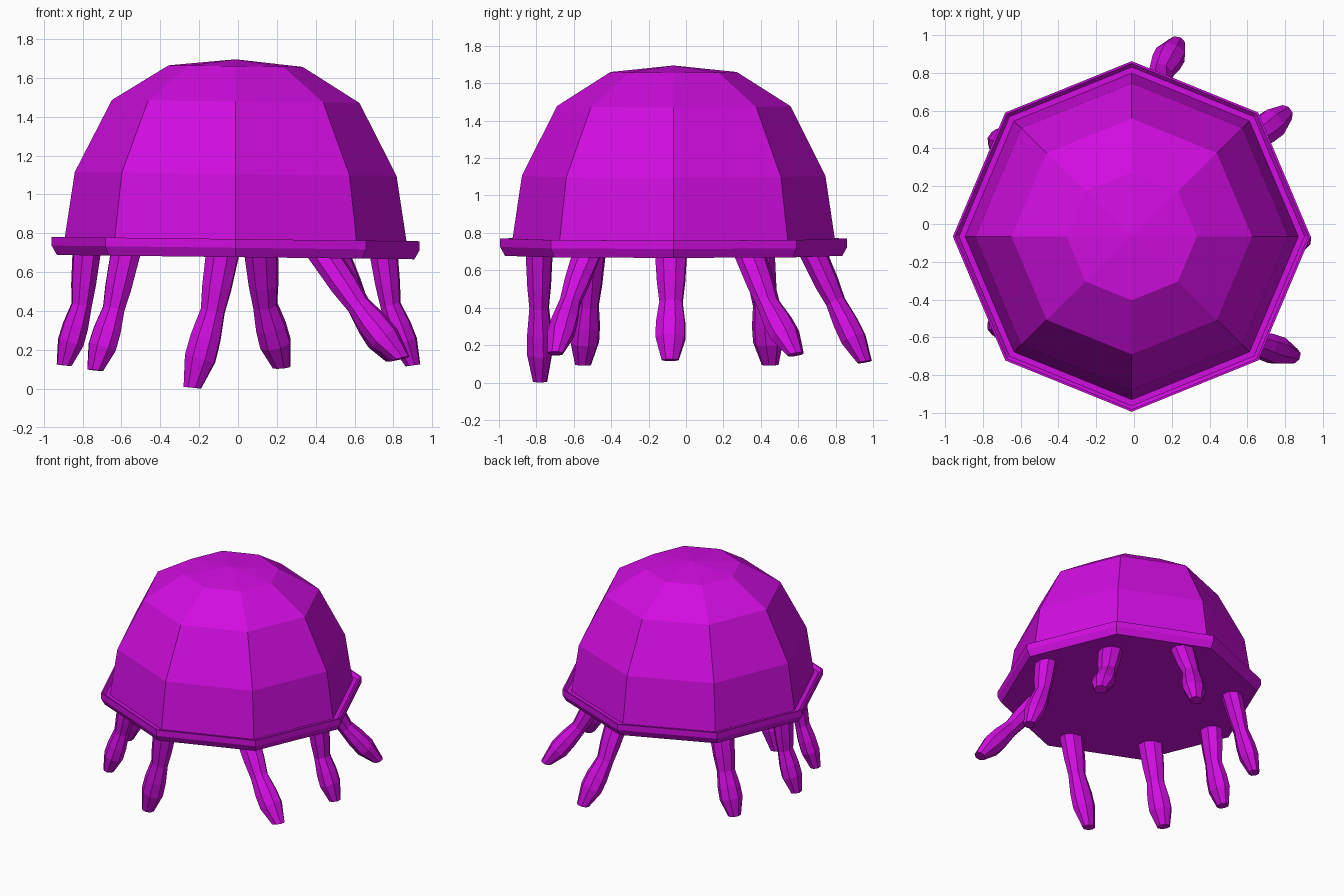
import bpy, bmesh, math
from mathutils import Vector

if "Cube" in bpy.data.objects:
    bpy.data.objects.remove(bpy.data.objects["Cube"])

purple = bpy.data.materials.new("bright_purple")
purple.diffuse_color = (0.64, 0.004, 0.75, 1)
purple.use_nodes = True
purple.node_tree.nodes["Principled BSDF"].inputs["Base Color"].default_value = purple.diffuse_color

CX, CY, TILT = -0.012, -0.066, -0.012


def finish(name, bm):
    bmesh.ops.recalc_face_normals(bm, faces=bm.faces)
    mesh = bpy.data.meshes.new(name)
    bm.to_mesh(mesh)
    bm.free()
    mesh.materials.append(purple)
    obj = bpy.data.objects.new(name, mesh)
    bpy.context.collection.objects.link(obj)
    return obj


def bridge(bm, a, b):
    n = len(a)
    for i in range(n):
        bm.faces.new((a[i], a[(i + 1) % n], b[(i + 1) % n], b[i]))


def octagon(bm, r, z):
    """Octagonal ring, slightly flattened in y and tilted sideways."""
    ring = []
    for i in range(8):
        x = r * math.cos(i * math.pi / 4)
        y = 0.98 * r * math.sin(i * math.pi / 4)
        ring.append(bm.verts.new((CX + x, CY + y, z + TILT * x)))
    return ring


# Body: faceted dome, shallow groove, raised rim and flat underside
bm = bmesh.new()
profile = [(0.345, 1.66), (0.637, 1.478), (0.828, 1.105), (0.882, 0.75),
           (0.915, 0.75), (0.935, 0.77), (0.947, 0.77), (0.947, 0.725), (0.92, 0.677)]
rings = [octagon(bm, r, z) for r, z in profile]
for a, b in zip(rings, rings[1:]):
    bridge(bm, a, b)
apex = bm.verts.new((CX, CY, 1.695))
for i in range(8):
    bm.faces.new((apex, rings[0][i], rings[0][(i + 1) % 8]))
bm.faces.new(rings[-1])
finish("domed_body", bm)


# Tentacles: tapered eight-sided tubes with a knee and a bulging end
RADII = [0.085, 0.075, 0.062, 0.078, 0.08, 0.045]


def tentacle(name, path):
    bm = bmesh.new()
    pts = [Vector(p) for p in path]
    outward = Vector((pts[0].x, pts[0].y, 0)).normalized()
    prev = None
    for i, (p, r) in enumerate(zip(pts, RADII)):
        t = (pts[min(i + 1, 5)] - pts[max(i - 1, 0)]).normalized()
        if i in (0, 5):
            t = (t + Vector((0, 0, -1.5))).normalized()
        u = (outward - t * outward.dot(t)).normalized()
        v = t.cross(u)
        ring = []
        for k in range(8):
            a = (k + 0.5) * math.pi / 4
            ring.append(bm.verts.new(p + u * (0.88 * r * math.cos(a)) + v * (1.06 * r * math.sin(a))))
        if prev:
            bridge(bm, prev, ring)
        else:
            bm.faces.new(ring)
        prev = ring
    bm.faces.new(prev)
    finish(name, bm)


# Root, knee and tip of each tentacle
LEGS = {
    "front": ((-0.08, -0.785, 0.69), (-0.13, -0.785, 0.40), (-0.235, -0.78, 0.005)),
    "front_right": ((0.44, -0.53, 0.69), (0.62, -0.62, 0.43), (0.84, -0.70, 0.155)),
    "right": ((0.75, -0.08, 0.69), (0.785, -0.08, 0.43), (0.90, -0.085, 0.12)),
    "back_right": ((0.50, 0.34, 0.69), (0.62, 0.44, 0.42), (0.80, 0.585, 0.15)),
    "back": ((0.12, 0.68, 0.69), (0.14, 0.80, 0.43), (0.225, 0.955, 0.11)),
    "back_left": ((-0.58, 0.39, 0.69), (-0.64, 0.42, 0.41), (-0.735, 0.45, 0.095)),
    "left": ((-0.78, -0.08, 0.69), (-0.805, -0.08, 0.43), (-0.895, -0.085, 0.12)),
    "front_left": ((-0.58, -0.51, 0.69), (-0.64, -0.525, 0.41), (-0.735, -0.55, 0.095)),
}
for name, ends in LEGS.items():
    root, knee, tip = (Vector(p) for p in ends)
    path = [root, root.lerp(knee, 0.6), knee, knee.lerp(tip, 0.35),
            knee.lerp(tip, 0.62), tip]
    tentacle(name + "_tentacle", path)
